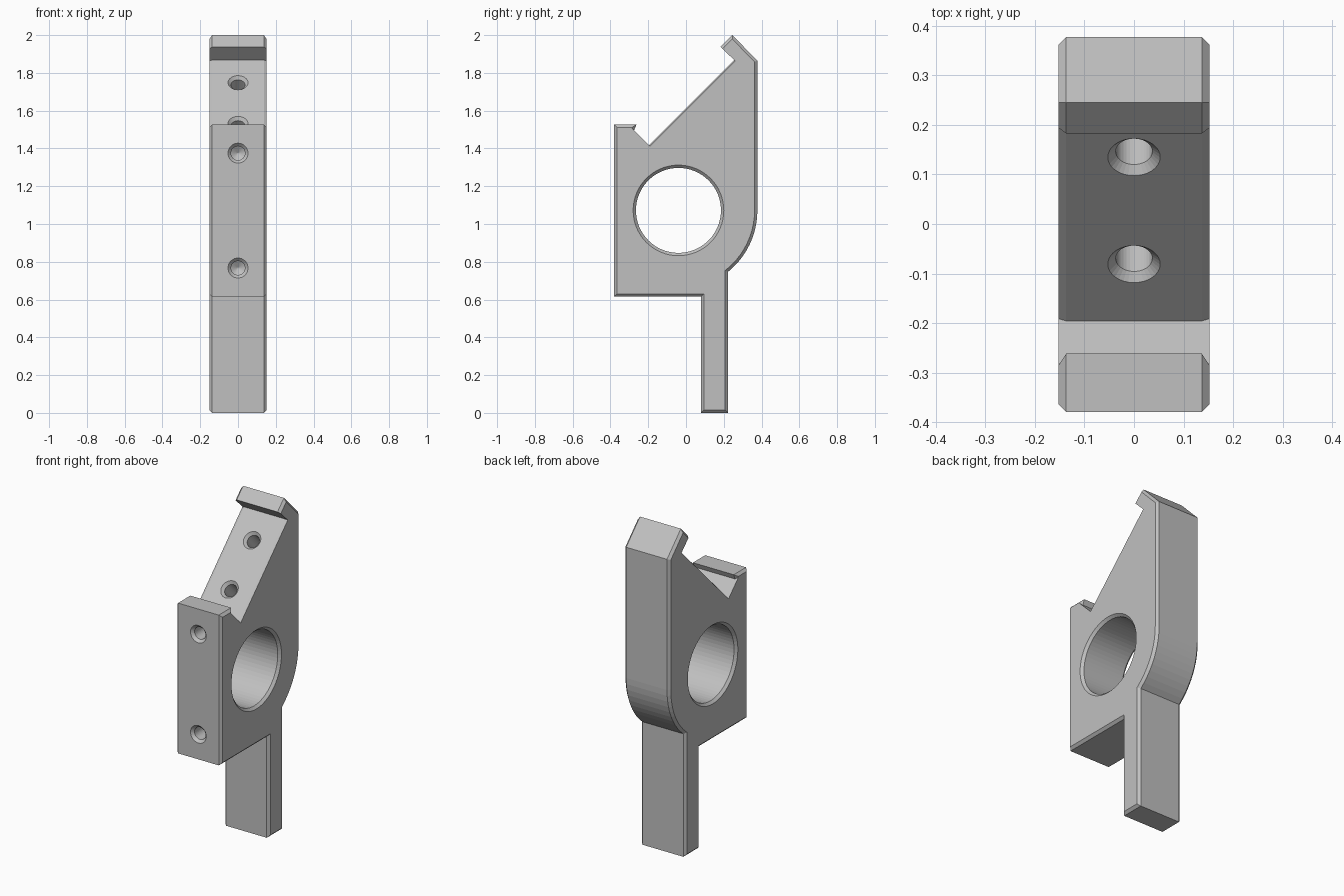
import bpy
import bmesh
from math import asin, cos, pi, sin, sqrt
from mathutils import Vector

cube = bpy.data.objects.get("Cube")
if cube:
    bpy.data.objects.remove(cube)

grey = bpy.data.materials.new("plain grey")
grey.use_nodes = True
GREY = (0.53, 0.53, 0.53, 1)
grey.diffuse_color = GREY
grey.node_tree.nodes["Principled BSDF"].inputs["Base Color"].default_value = GREY

HALF = 0.152        # half thickness
C = 0.015           # edge chamfer
BORE = Vector((-0.04, 1.072))
SWEEP = 0.418       # rounded back, concentric with the bore


def finish(name, bm):
    bmesh.ops.recalc_face_normals(bm, faces=bm.faces)
    mesh = bpy.data.meshes.new(name)
    bm.to_mesh(mesh)
    bm.free()
    mesh.materials.append(grey)
    obj = bpy.data.objects.new(name, mesh)
    bpy.context.collection.objects.link(obj)
    return obj


def inset(pts, widths):
    """Move each side of a counter-clockwise outline inwards by its own width."""
    n = len(pts)
    out = []
    for i in range(n):
        a, b, c = pts[i - 1], pts[i], pts[(i + 1) % n]
        d1, d2 = (b - a).normalized(), (c - b).normalized()
        p1 = b + Vector((-d1.y, d1.x)) * widths[i - 1]
        p2 = b + Vector((-d2.y, d2.x)) * widths[i]
        delta = p2 - p1
        t = (delta.x * d2.y - delta.y * d2.x) / (d1.x * d2.y - d1.y * d2.x)
        out.append(p1 + d1 * t)
    return out


def lathe(name, profile, origin, axis, sides):
    """Solid of revolution; profile holds (radius, distance along axis)."""
    bm = bmesh.new()
    axis = Vector(axis).normalized()
    u = axis.orthogonal().normalized()
    v = axis.cross(u)
    rings = []
    for r, d in profile:
        rings.append([bm.verts.new(Vector(origin) + axis * d
                      + (u * cos(2 * pi * k / sides) + v * sin(2 * pi * k / sides)) * r)
                      for k in range(sides)])
    for lo, hi in zip(rings, rings[1:]):
        for k in range(sides):
            j = (k + 1) % sides
            bm.faces.new((lo[k], lo[j], hi[j], hi[k]))
    bm.faces.new(rings[0])
    bm.faces.new(rings[-1])
    return finish(name, bm)


# Side outline (y, z) with the chamfer width of the side that follows each point
outline = [((-0.38, 0.615), C), ((0.08, 0.615), C), ((0.08, 0), C), ((0.222, 0), C)]
start = -asin(sqrt(1 - ((0.222 - BORE.x) / SWEEP) ** 2))
STEPS = 10
for k in range(STEPS + 1):
    a = start * (1 - k / STEPS)
    outline.append(((BORE.x + SWEEP * cos(a), BORE.y + SWEEP * sin(a)), C))
outline += [((0.378, 1.865), C), ((0.245, 2.0), C), ((0.183, 1.938), C),
            ((0.255, 1.868), 0), ((-0.196, 1.417), 0.007),
            ((-0.274, 1.495), 0), ((-0.262, 1.507), C),
            ((-0.262, 1.527), C), ((-0.38, 1.527), C)]
# The notch wall runs straight up to the tab's inner face
outline = [o for o in outline if o[0] != (-0.274, 1.495)]
outline = [((p[0], p[1]), w) for p, w in outline]
i_wall = [p for p, w in outline].index((-0.196, 1.417))
outline.insert(i_wall + 1, ((-0.275, 1.496), C))
outline = [o for o in outline if o[0] != (-0.262, 1.507)]
pts = [Vector(p) for p, w in outline]
widths = [w for p, w in outline]
widths[i_wall - 1] = 0.007   # long slope
widths[i_wall - 2] = 0       # under the hook
widths[i_wall] = 0           # notch wall
widths[i_wall - 1], widths[i_wall - 2] = 0.007, 0

# Plate body: four rings give chamfered rims on both sides
bm = bmesh.new()
inner = inset(pts, widths)
layers = [(-HALF, inner), (-HALF + C, pts), (HALF - C, pts), (HALF, inner)]
rings = [[bm.verts.new((x, p.x, p.y)) for p in ring] for x, ring in layers]
n = len(pts)
for lo, hi in zip(rings, rings[1:]):
    for k in range(n):
        j = (k + 1) % n
        bm.faces.new((lo[k], lo[j], hi[j], hi[k]))
caps = [bm.faces.new(rings[0]), bm.faces.new(rings[-1])]
body = finish("bracket_body", bm)

# Cutters: chamfered bore and countersunk blind screw holes
R, E = 0.225, 0.02
cutters = [lathe("bore_cutter",
                 [(R + C + E, -HALF - E), (R, -HALF + C), (R, HALF - C), (R + C + E, HALF + E)],
                 (0, BORE.x, BORE.y), (1, 0, 0), 64)]
screw = [(0.053 + E, -E), (0.037, 0.016), (0.037, 0.2), (0.002, 0.222)]
for z in (0.767, 1.375):
    cutters.append(lathe("front_hole_cutter", screw, (0, -0.38, z), (0, 1, 0), 32))
for y in (-0.081, 0.135):
    cutters.append(lathe("slope_hole_cutter", screw, (0, y, y + 1.613), (0, 1, -1), 32))

bpy.context.view_layer.objects.active = body
for cutter in cutters:
    mod = body.modifiers.new("cut", "BOOLEAN")
    mod.operation = "DIFFERENCE"
    mod.solver = "EXACT"
    mod.object = cutter
    bpy.ops.object.modifier_apply(modifier=mod.name)
    bpy.data.objects.remove(cutter)
